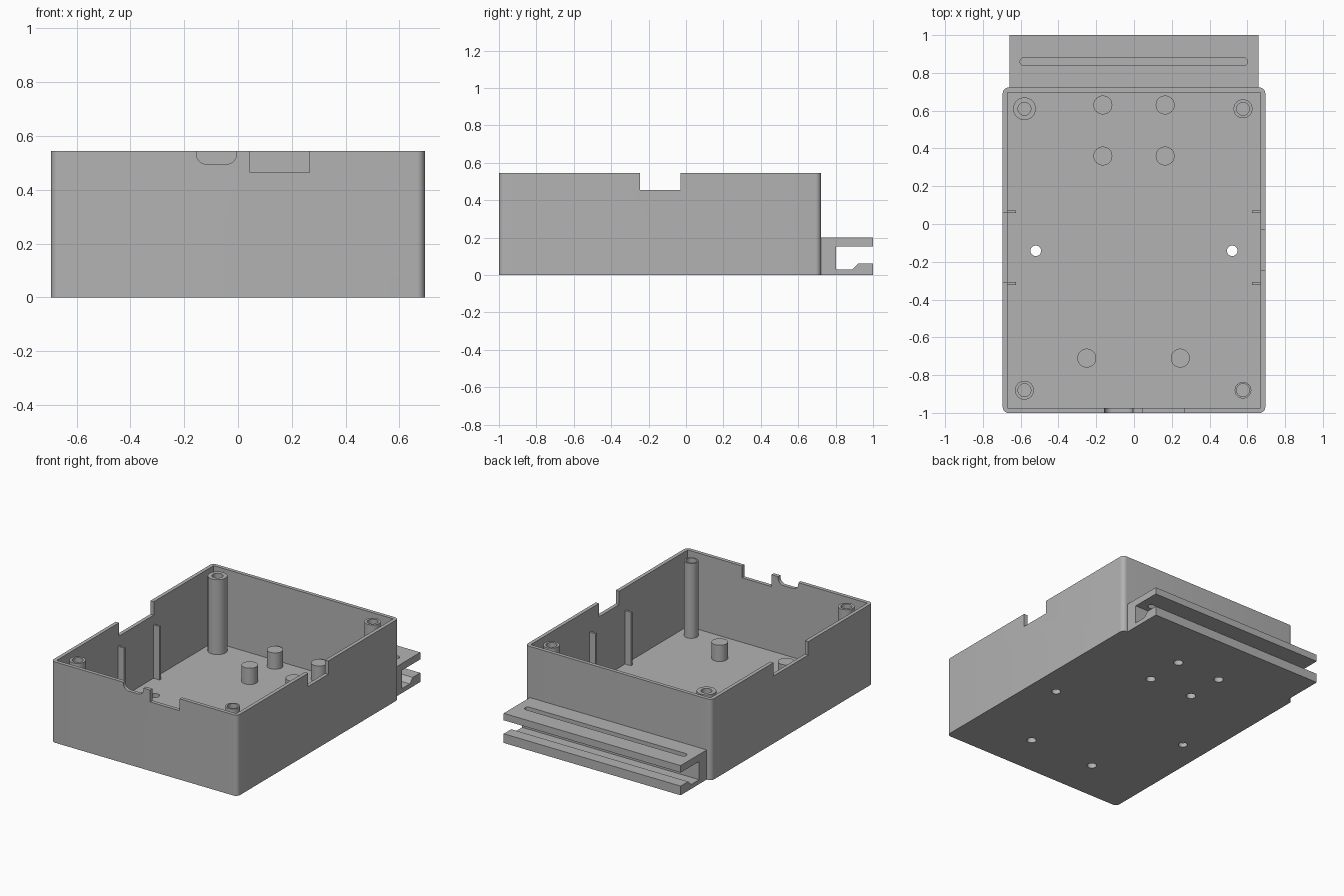
import bpy, bmesh, math

if "Cube" in bpy.data.objects:
    bpy.data.objects.remove(bpy.data.objects["Cube"])

grey = bpy.data.materials.new("plain grey")
grey.diffuse_color = (0.45, 0.45, 0.45, 1)
grey.use_nodes = True
grey.node_tree.nodes["Principled BSDF"].inputs["Base Color"].default_value = grey.diffuse_color


def finish(name, bm):
    bmesh.ops.recalc_face_normals(bm, faces=bm.faces)
    me = bpy.data.meshes.new(name)
    bm.to_mesh(me)
    bm.free()
    me.materials.append(grey)
    ob = bpy.data.objects.new(name, me)
    bpy.context.collection.objects.link(ob)
    return ob


def prism(name, pts, axis, lo, hi):
    """Extrude a 2D outline along x, y or z."""
    place = {"x": lambda a, b, t: (t, a, b),
             "y": lambda a, b, t: (a, t, b),
             "z": lambda a, b, t: (a, b, t)}[axis]
    bm = bmesh.new()
    face = bm.faces.new([bm.verts.new(place(a, b, lo)) for a, b in pts])
    new = bmesh.ops.extrude_face_region(bm, geom=[face])["geom"]
    move = place(0, 0, hi - lo)
    bmesh.ops.translate(bm, vec=move, verts=[v for v in new if isinstance(v, bmesh.types.BMVert)])
    return finish(name, bm)


def rounded(x0, y0, x1, y1, r, n=8):
    """Outline of a rectangle with round corners."""
    corners = [(x1 - r, y1 - r), (x0 + r, y1 - r), (x0 + r, y0 + r), (x1 - r, y0 + r)]
    return [(cx + r * math.cos(math.pi / 2 * (q + i / n)), cy + r * math.sin(math.pi / 2 * (q + i / n)))
            for q, (cx, cy) in enumerate(corners) for i in range(n + 1)]


def box(name, x0, x1, y0, y1, z0, z1):
    return prism(name, [(x0, y0), (x1, y0), (x1, y1), (x0, y1)], "z", z0, z1)


def lathe(name, x, y, profile, n=40):
    """Revolve (radius, height) points about a vertical line; ends are capped."""
    bm = bmesh.new()
    rings = [[bm.verts.new((x + r * math.cos(2 * math.pi * i / n),
                            y + r * math.sin(2 * math.pi * i / n), z)) for i in range(n)]
             for r, z in profile]
    for a, b in zip(rings, rings[1:]):
        for i in range(n):
            bm.faces.new((a[i], a[(i + 1) % n], b[(i + 1) % n], b[i]))
    bm.faces.new(rings[0])
    bm.faces.new(rings[-1])
    return finish(name, bm)


def cut(target, cutters):
    for c in cutters:
        c.hide_render = True
        m = target.modifiers.new("cut", "BOOLEAN")
        m.operation, m.solver, m.object = "DIFFERENCE", "EXACT", c
    dg = bpy.context.evaluated_depsgraph_get()
    me = bpy.data.meshes.new_from_object(target.evaluated_get(dg))
    target.modifiers.clear()
    target.data = me
    for c in cutters:
        bpy.data.objects.remove(c)


H, FLOOR = 0.545, 0.03
standoffs = [(sx * 0.165, y) for sx in (-1, 1) for y in (0.36, 0.63)] + [(-0.25, -0.71), (0.245, -0.71)]

# Open tray with wall notches and floor holes
tray = prism("tray", rounded(-0.695, -1, 0.695, 0.722, 0.03), "z", 0, H)
cutters = [
    box("cavity", -0.67, 0.67, -0.975, 0.697, FLOOR, 1),
    box("right_notch", 0.6, 0.8, -0.245, -0.03, 0.455, 1),
    box("left_notch", -0.8, -0.6, -0.31, 0.06, 0.455, 1),
    box("front_wide_notch", 0.045, 0.265, -1.1, -0.9, 0.465, 1),
    prism("front_round_notch", rounded(-0.155, 0.495, -0.005, 0.7, 0.04), "y", -1.1, -0.9),
]
cutters += [lathe("drain", x, -0.142, [(0.028, -0.1), (0.028, 0.1)]) for x in (-0.52, 0.52)]
cutters += [lathe("screw_bore", x, y, [(0.03, -0.1), (0.03, 0.1)]) for x, y in standoffs]
cut(tray, cutters)

# Corner screw posts with blind bores
for x, y, r in [(-0.58, 0.61, 0.06), (0.577, 0.61, 0.05), (-0.58, -0.88, 0.05), (0.577, -0.88, 0.044)]:
    lathe("corner_post", x, y, [(r, 0.02), (r, H - 0.01), (0.034, H - 0.01), (0.034, 0.25)])

# Short standoffs, bored from underneath
for x, y in standoffs:
    lathe("standoff", x, y, [(0.03, 0.11), (0.03, 0.01), (0.05, 0.01), (0.05, 0.14)])

# Upright ribs on the side walls
for s in (-1, 1):
    for y in (0.064, -0.315):
        box("wall_rib", min(s * 0.625, s * 0.68), max(s * 0.625, s * 0.68), y - 0.007, y + 0.007, 0.02, 0.39)

# Rear clip rail with a slotted upper plate
rail = prism("rear_rail", [(0.71, 0), (1, 0), (1, 0.062), (0.92, 0.062), (0.888, 0.03), (0.803, 0.03),
                           (0.803, 0.153), (1, 0.153), (1, 0.2), (0.71, 0.2)], "x", -0.66, 0.66)
cut(rail, [prism("rail_slot", rounded(-0.603, 0.838, 0.6, 0.88, 0.0205), "z", 0.12, 0.3)])

# Smooth round surfaces, keep hard edges
for ob in bpy.context.collection.objects:
    bpy.context.view_layer.objects.active = ob
    ob.select_set(True)
bpy.ops.object.shade_smooth_by_angle(angle=math.radians(30))
